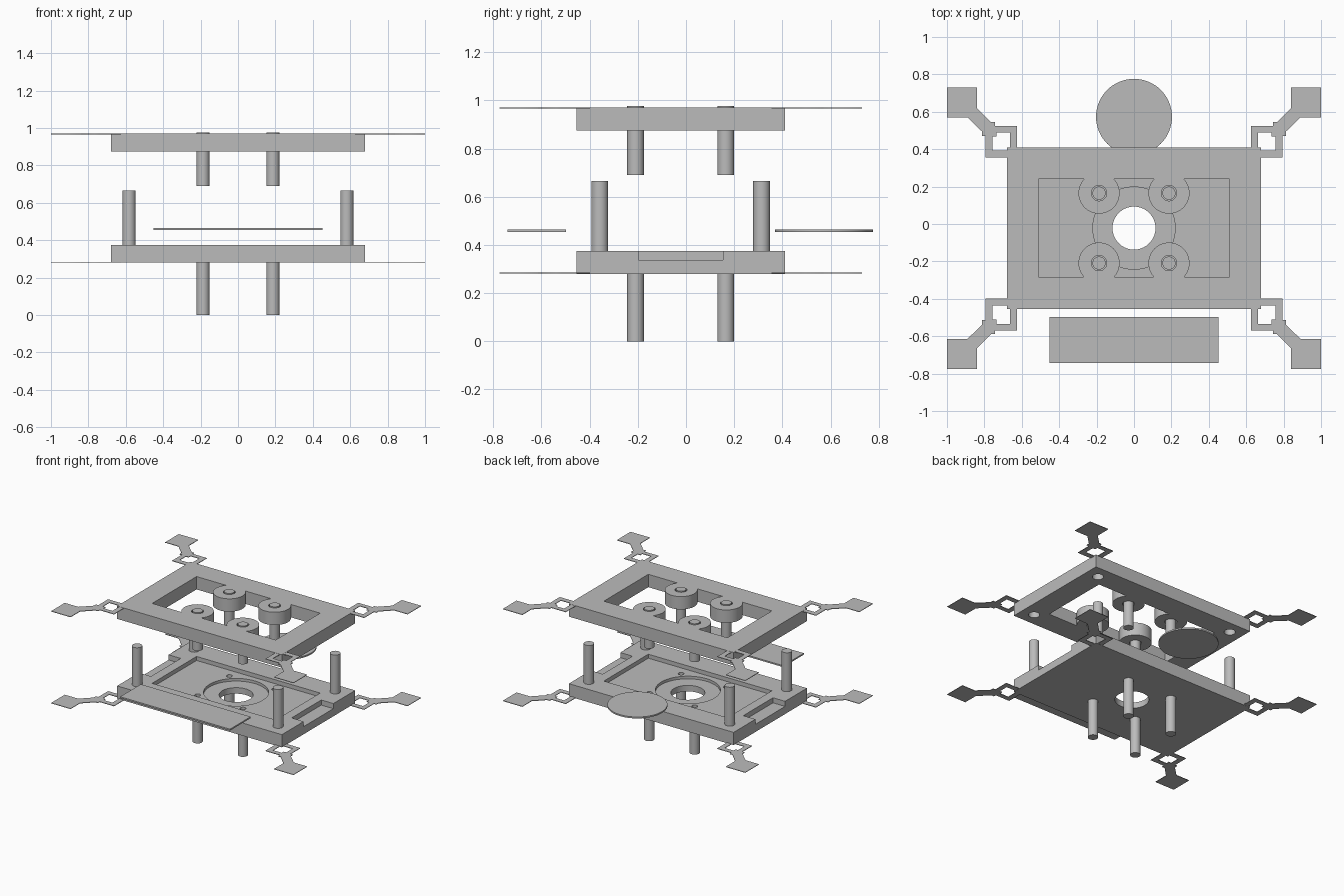
import bpy, math

if "Cube" in bpy.data.objects:
    bpy.data.objects.remove(bpy.data.objects["Cube"], do_unlink=True)

grey = bpy.data.materials.new("plain_grey")
grey.use_nodes = True
colour = (0.5, 0.5, 0.5, 1)
grey.diffuse_color = colour
grey.node_tree.nodes["Principled BSDF"].inputs["Base Color"].default_value = colour

MID = -0.022                    # y centre of the plates
W, D = 0.68, 0.432              # plate half sizes
LOW, LOW_TOP = 0.28, 0.375      # lower plate heights
UP, UP_TOP = 0.875, 0.971       # upper frame heights
PEGS = [(x, MID + y) for x in (-0.187, 0.187) for y in (-0.187, 0.187)]
POSTS = [(x, MID + y) for x in (-0.582, 0.582) for y in (-0.336, 0.336)]


def finish(name):
    ob = bpy.context.object
    ob.name = name
    ob.data.materials.append(grey)
    return ob


def box(name, x0, x1, y0, y1, z0, z1):
    bpy.ops.mesh.primitive_cube_add(size=1, location=((x0 + x1) / 2, (y0 + y1) / 2, (z0 + z1) / 2))
    ob = finish(name)
    ob.scale = (x1 - x0, y1 - y0, z1 - z0)
    bpy.ops.object.transform_apply(location=False, rotation=False)
    return ob


def cylinder(name, x, y, r, z0, z1, sides=48):
    bpy.ops.mesh.primitive_cylinder_add(vertices=sides, radius=r, depth=z1 - z0,
                                        location=(x, y, (z0 + z1) / 2))
    ob = finish(name)
    bpy.ops.object.shade_smooth_by_angle(angle=math.radians(30))
    return ob


def cut(ob, tool):
    mod = ob.modifiers.new("cut", "BOOLEAN")
    mod.operation, mod.solver, mod.object = "DIFFERENCE", "EXACT", tool
    bpy.context.view_layer.objects.active = ob
    bpy.ops.object.modifier_apply(modifier=mod.name)
    bpy.data.objects.remove(tool, do_unlink=True)


def smooth(ob):
    bpy.ops.object.select_all(action="DESELECT")
    ob.select_set(True)
    bpy.context.view_layer.objects.active = ob
    bpy.ops.object.shade_smooth_by_angle(angle=math.radians(30))


# Lower plate: sunken tray, round seat, centre hole and end notches
lower = box("lower_plate", -W, W, MID - D, MID + D, LOW, LOW_TOP)
cut(lower, box("tray", -0.51, 0.51, MID - 0.262, MID + 0.262, 0.345, 0.5))
cut(lower, cylinder("seat", 0, MID, 0.22, 0.325, 0.5, 64))
cut(lower, cylinder("centre_hole", 0, MID, 0.115, 0.1, 0.5, 64))
for s in (-1, 1):
    xs = sorted((s * 0.58, s * 0.8))
    cut(lower, box("notch", *xs, MID - 0.175, MID + 0.175, 0.337, 0.5))
for x, y in PEGS:
    cut(lower, cylinder("screw_hole", x, y, 0.02, 0.29, 0.5, 24))
smooth(lower)

# Upper frame: window with four round lobes, peg holes and blind post sockets
upper = box("upper_frame", -W, W, MID - D, MID + D, UP, UP_TOP)
window = box("window", -0.51, 0.51, MID - 0.262, MID + 0.262, 0.8, 1.1)
for x, y in PEGS:
    cut(window, cylinder("lobe", x, y, 0.11, 0.7, 1.2))
cut(upper, window)
for x, y in PEGS:
    cut(upper, cylinder("peg_hole", x, y, 0.041, 0.8, 1.1))
for x, y in POSTS:
    cut(upper, cylinder("post_socket", x, y, 0.038, 0.8, 0.93))
smooth(upper)

# Legs, pegs and corner posts
for x, y in PEGS:
    cylinder("leg", x, y, 0.035, 0, LOW + 0.002)
    cylinder("peg", x, y, 0.035, 0.69, 0.976)
for x, y in POSTS:
    cylinder("corner_post", x, y, 0.035, LOW_TOP - 0.002, 0.665)

# Loose strip and disc between the plates
box("strip", -0.453, 0.453, -0.742, -0.498, 0.454, 0.465)
cylinder("disc", 0, 0.573, 0.203, 0.454, 0.465, 64)

# Thin corner tabs: square loop, diagonal neck and pad
OUTLINE = [(.625, .355), (.625, .525), (.743, .525), (.743, .545), (.765, .545),
           (.84, .62), (.84, .73), (1, .73), (1, .57), (.89, .57), (.813, .495),
           (.813, .47), (.793, .47), (.793, .355)]
HOLE = [(.663, .393), (.663, .49), (.735, .49), (.735, .467), (.757, .467), (.757, .393)]


def corner_tabs(name, z):
    curve = bpy.data.curves.new(name, "CURVE")
    curve.dimensions, curve.fill_mode, curve.extrude = "2D", "BOTH", 0.002
    for pts in (OUTLINE, HOLE):
        spline = curve.splines.new("POLY")
        spline.points.add(len(pts) - 1)
        for p, (x, y) in zip(spline.points, pts):
            p.co = (x, y - MID, 0, 1)
        spline.use_cyclic_u = True
    ob = bpy.data.objects.new(name, curve)
    bpy.context.collection.objects.link(ob)
    ob.location = (0, MID, z)
    bpy.ops.object.select_all(action="DESELECT")
    ob.select_set(True)
    bpy.context.view_layer.objects.active = ob
    bpy.ops.object.convert(target="MESH")
    ob = finish(name)
    mirror = ob.modifiers.new("mirror", "MIRROR")
    mirror.use_axis = (True, True, False)


corner_tabs("upper_corner_tabs", UP_TOP - 0.003)
corner_tabs("lower_corner_tabs", LOW + 0.003)
